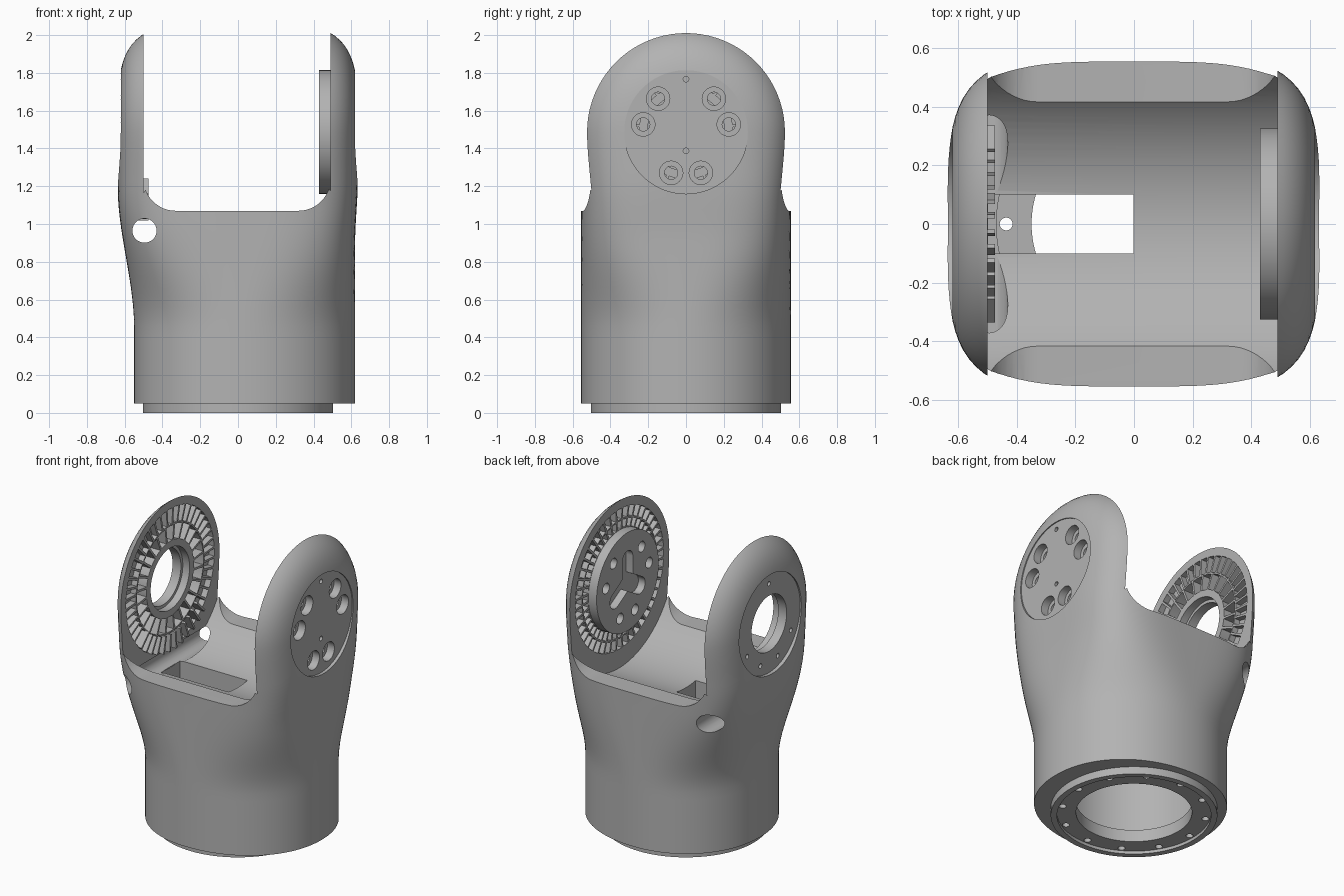
import bpy, bmesh
from math import sin, cos, pi, radians
from mathutils import Vector, Matrix

if "Cube" in bpy.data.objects:
    bpy.data.objects.remove(bpy.data.objects["Cube"])

grey = bpy.data.materials.new("plain_grey")
grey.use_nodes = True
grey.diffuse_color = (0.45, 0.45, 0.45, 1)
grey.node_tree.nodes["Principled BSDF"].inputs["Base Color"].default_value = (0.45, 0.45, 0.45, 1)

AXIS_Z = 1.487                  # height of the joint axis
INNER = {-1: 0.5, 1: 0.49}      # inner face of each ear
X, Y, Z = Vector((1, 0, 0)), Vector((0, 1, 0)), Vector((0, 0, 1))


def finish(name, bm):
    bmesh.ops.recalc_face_normals(bm, faces=bm.faces)
    mesh = bpy.data.meshes.new(name)
    bm.to_mesh(mesh)
    bm.free()
    ob = bpy.data.objects.new(name, mesh)
    bpy.context.collection.objects.link(ob)
    mesh.materials.append(grey)
    return ob


def cylinder(name, r, start, end, sides=64):
    a, b = Vector(start), Vector(end)
    turn = (b - a).to_track_quat('Z', 'Y').to_matrix().to_4x4()
    bm = bmesh.new()
    bmesh.ops.create_cone(bm, cap_ends=True, segments=sides, radius1=r, radius2=r,
                          depth=(b - a).length, matrix=Matrix.Translation((a + b) / 2) @ turn)
    return finish(name, bm)


def prism(name, points, along):
    bm = bmesh.new()
    face = bm.faces.new([bm.verts.new(p) for p in points])
    new = bmesh.ops.extrude_face_region(bm, geom=[face])["geom"]
    bmesh.ops.translate(bm, vec=along, verts=[v for v in new if isinstance(v, bmesh.types.BMVert)])
    return finish(name, bm)


def add_box(bm, size, matrix):
    bmesh.ops.create_cube(bm, size=1, matrix=matrix @ Matrix.Diagonal((*size, 1)))


def lathe(name, profile, axis, centre, steps=96):
    """Spin a closed (radius, position along axis) profile."""
    side = Y if axis == X else X
    bm = bmesh.new()
    verts = [bm.verts.new(Vector(centre) + side * r + axis * h) for r, h in profile]
    edges = [bm.edges.new((verts[i - 1], verts[i])) for i in range(len(verts))]
    bmesh.ops.spin(bm, geom=verts + edges, cent=centre, axis=axis, angle=2 * pi, steps=steps)
    bmesh.ops.remove_doubles(bm, verts=bm.verts, dist=1e-5)
    return finish(name, bm)


def cut(ob, cutter):
    mod = ob.modifiers.new("cut", 'BOOLEAN')
    mod.operation, mod.solver, mod.object = 'DIFFERENCE', 'EXACT', cutter
    cutter.hide_render = True
    bpy.context.view_layer.objects.active = ob
    bpy.ops.object.modifier_apply(modifier=mod.name)
    bpy.data.objects.remove(cutter)


def smoothstep(lo, hi, v):
    t = min(1, max(0, (v - lo) / (hi - lo)))
    return t * t * (3 - 2 * t)


def section(z, count=128):
    """Rounded-square outline of the housing at height z."""
    s = smoothstep(0.45, 1.2, z)
    n = 2.1 + 1.9 * s
    b = 0.555 + 0.03 * smoothstep(1.07, AXIS_Z, z)
    left, right = 0.55 + 0.087 * s, 0.62 + 0.015 * smoothstep(0.9, 1.25, z)
    for i in range(count):
        c, q = cos(2 * pi * i / count), sin(2 * pi * i / count)
        r = (abs(c / (right if c > 0 else left)) ** n + abs(q / b) ** n) ** (-1 / n)
        yield r * c, r * q


# Housing: outline lofted upward, then rolled over the joint axis into a dome
rows = [[(x, y, z) for x, y in section(z)]
        for z in [0.05 + (AXIS_Z - 0.05) * k / 28 for k in range(29)]]
for k in range(1, 21):
    roll = pi / 2 * k / 20
    rows.append([(x, y * cos(roll), AXIS_Z + abs(y) * sin(roll)) for x, y in section(AXIS_Z)])
bm = bmesh.new()
loops = [[bm.verts.new(p) for p in row] for row in rows]
bm.faces.new(loops[0])
for low, high in zip(loops, loops[1:]):
    for i in range(len(low)):
        bm.faces.new((low[i - 1], low[i], high[i], high[i - 1]))
bmesh.ops.remove_doubles(bm, verts=bm.verts, dist=1e-4)
bmesh.ops.dissolve_degenerate(bm, edges=bm.edges, dist=1e-5)
housing = finish("housing", bm)

# Saddle between the ears, with rounded lower corners
saddle = [(-0.5, -1, 2.3), (0.49, -1, 2.3)]
for cx, first in ((0.32, 0), (-0.33, -90)):
    for k in range(13):
        a = radians(first - 7.5 * k)
        saddle.append((cx + 0.17 * cos(a), -1, 1.24 + 0.17 * sin(a)))
cut(housing, prism("saddle_cutter", saddle, Y * 2))
cut(housing, cylinder("trough_cutter", 0.59, (-0.5, 0, AXIS_Z), (0.49, 0, AXIS_Z), 128))
cut(housing, cylinder("cavity_cutter", 0.47, (0, 0, -0.1), (0, 0, 0.78), 96))

# Cable slot in the trough and cable port through the side
bm = bmesh.new()
add_box(bm, (0.497, 0.2, 0.5), Matrix.Translation((-0.2495, 0, 0.95)))
cut(housing, finish("slot_cutter", bm))
cut(housing, cylinder("port_cutter", 0.064, (-0.495, -1, 0.965), (-0.495, 1, 0.965), 40))


def ring_pocket(side, r0, r1, depth):
    lo, hi = side * (INNER[side] - 0.02), side * (INNER[side] + depth)
    cut(housing, lathe("pocket_cutter", [(r0, lo), (r1, lo), (r1, hi), (r0, hi)], X, (0, 0, AXIS_Z)))


ring_pocket(-1, 0.25, 0.35, 0.075)
ring_pocket(-1, 0.36, 0.465, 0.04)
ring_pocket(1, 0.33, 0.385, 0.06)
ring_pocket(1, 0.395, 0.465, 0.04)

# Flat round faces outside both ears, and the shaft hole
for s in (-1, 1):
    cut(housing, cylinder("face_cutter", 0.327, (s * 0.612, 0, AXIS_Z), (s * 0.8, 0, AXIS_Z), 96))
cut(housing, cylinder("shaft_cutter", 0.185, (-0.8, 0, AXIS_Z), (-0.4, 0, AXIS_Z), 96))
cut(housing, cylinder("shaft_step_cutter", 0.205, (-0.55, 0, AXIS_Z), (-0.4, 0, AXIS_Z), 96))

# Coupling disc with a three-lobed pocket
disc = cylinder("coupling_disc", 0.327, (0.43, 0, AXIS_Z), (0.495, 0, AXIS_Z), 96)
for lobe in (90, 210, 330):
    d = radians(lobe)
    outline = []
    for reach, start in ((0.15, -90), (0, 90)):
        for k in range(13):
            a = d + radians(start + 15 * k)
            outline.append((0.4, reach * cos(d) + 0.055 * cos(a),
                            AXIS_Z + reach * sin(d) + 0.055 * sin(a)))
    cut(disc, prism("lobe_cutter", outline, X * 0.08))


def polar(x, r, degrees):
    return (x, r * cos(radians(degrees)), AXIS_Z + r * sin(radians(degrees)))


# Counterbored bolt holes and dowel holes
for a in (10, 50, 130, 170, 250, 290):
    cut(housing, cylinder("bolt_cutter", 0.035, polar(0.4, 0.23, a), polar(0.8, 0.23, a), 24))
    cut(housing, cylinder("bolt_head_cutter", 0.062, polar(0.56, 0.23, a), polar(0.8, 0.23, a), 32))
    cut(disc, cylinder("bolt_cutter", 0.035, polar(0.4, 0.23, a), polar(0.8, 0.23, a), 24))
for r, a in ((0.28, 90), (0.1, -90)):
    cut(housing, cylinder("dowel_cutter", 0.015, polar(0.58, r, a), polar(0.8, r, a), 16))
for a in (90, 210, 250, 290, 330):
    cut(housing, cylinder("screw_cutter", 0.015, polar(-0.58, 0.265, a), polar(-0.8, 0.265, a), 16))


# Radial stiffening ribs inside the ears
def ribs(name, side, zones):
    bm = bmesh.new()
    for r0, r1, depth, count in zones:
        for k in range(count):
            a = 2 * pi * (k + 0.5) / count
            proud = 0.025 if sin(a) < -0.65 and r1 > 0.4 and side < 0 else 0
            size = (depth + proud, r1 - r0 + 0.008, 0.014)
            turn = Matrix.Translation((0, 0, AXIS_Z)) @ Matrix.Rotation(a, 4, 'X')
            place = Matrix.Translation((side * (INNER[side] + (depth - proud) / 2), (r0 + r1) / 2, 0))
            add_box(bm, size, turn @ place)
    return finish(name, bm)


parts = [housing, disc,
         ribs("right_ear_ribs", -1, ((0.25, 0.35, 0.075, 24), (0.36, 0.465, 0.04, 44))),
         ribs("left_ear_ribs", 1, ((0.33, 0.385, 0.06, 44), (0.395, 0.465, 0.04, 44)))]

# Base flange with its bolt circle
flange = lathe("base_flange", [(0.35, 0.02), (0.465, 0.02), (0.465, 0), (0.503, 0),
                               (0.503, 0.06), (0.475, 0.1), (0.35, 0.1)], Z, (0, 0, 0))
for k in range(12):
    x, y = 0.437 * cos(pi * k / 6), 0.437 * sin(pi * k / 6)
    cut(flange, cylinder("flange_hole_cutter", 0.022, (x, y, -0.1), (x, y, 0.2), 20))
parts.append(flange)

# Honeycomb ribs wrapped around the inner wall
COLUMNS, WALL = 20, 0.47
pitch = 2 * pi * WALL / COLUMNS
edge = pitch / 3 ** 0.5
bm = bmesh.new()
for row in range(5):
    for col in range(COLUMNS):
        cx, cz = (col + row % 2 / 2) * pitch, 0.2 + row * edge * 1.5
        bm.faces.new([bm.verts.new((cx + edge * sin(pi * k / 3), 0, cz + edge * cos(pi * k / 3)))
                      for k in range(6)])
cells = list(bm.faces)
bmesh.ops.inset_individual(bm, faces=cells, thickness=0.012)
bmesh.ops.delete(bm, geom=cells, context='FACES')
for v in bm.verts:
    a = v.co.x / WALL
    v.co = (WALL * cos(a), WALL * sin(a), v.co.z)
bmesh.ops.remove_doubles(bm, verts=bm.verts, dist=1e-4)
comb = finish("honeycomb_ribs", bm)
thick = comb.modifiers.new("thickness", 'SOLIDIFY')
thick.thickness, thick.offset = 0.05, 0
parts.append(comb)

# Smooth shading with crisp edges
bpy.ops.object.select_all(action='DESELECT')
for ob in parts:
    ob.select_set(True)
bpy.context.view_layer.objects.active = housing
bpy.ops.object.shade_smooth_by_angle(angle=radians(30))
